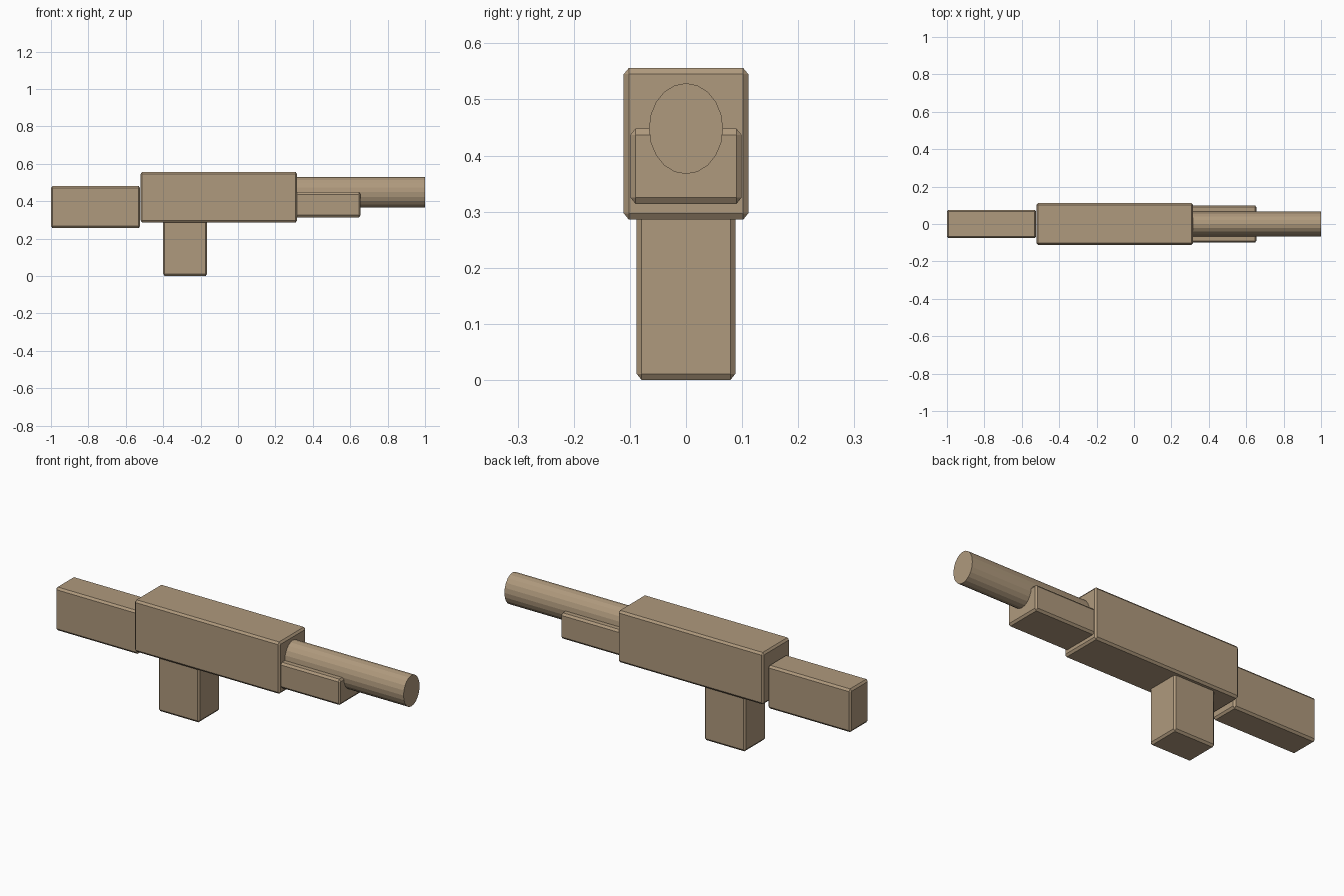
import bpy, math
from mathutils import Matrix

if "Cube" in bpy.data.objects:
    bpy.data.objects.remove(bpy.data.objects["Cube"])

tan = bpy.data.materials.new("tan")
tan.diffuse_color = (0.43, 0.32, 0.205, 1)
tan.use_nodes = True
tan.node_tree.nodes["Principled BSDF"].inputs["Base Color"].default_value = tan.diffuse_color

CHAMFER = (0.008, 0.009, 0.011)  # chamfer size along each axis


def block(name, lo, hi):
    """Chamfered box spanning lo..hi; bevelled one unit wide in chamfer-scaled space."""
    bpy.ops.mesh.primitive_cube_add(size=1)
    ob = bpy.context.object
    ob.name = name
    size = [(h - l) / c for l, h, c in zip(lo, hi, CHAMFER)]
    ob.data.transform(Matrix.Diagonal((*size, 1)))
    ob.location = [(l + h) / 2 for l, h in zip(lo, hi)]
    ob.scale = CHAMFER
    bevel = ob.modifiers.new("chamfer", 'BEVEL')
    bevel.width = 1
    bevel.segments = 1
    ob.data.materials.append(tan)
    return ob


# Box-shaped parts
block("body", (-0.521, -0.111, 0.286), (0.316, 0.111, 0.556))
block("stock", (-1.0, -0.076, 0.256), (-0.523, 0.076, 0.481))
block("grip", (-0.40, -0.088, 0.0), (-0.165, 0.088, 0.31))
block("fore_end", (0.30, -0.099, 0.314), (0.655, 0.099, 0.448))

# Slightly oval faceted barrel
bpy.ops.mesh.primitive_cylinder_add(vertices=20, radius=1, depth=1)
barrel = bpy.context.object
barrel.name = "barrel"
barrel.data.transform(Matrix.Rotation(math.pi / 2, 4, 'Y'))
barrel.scale = (0.70, 0.066, 0.081)
barrel.location = (0.65, 0, 0.448)
barrel.data.materials.append(tan)
